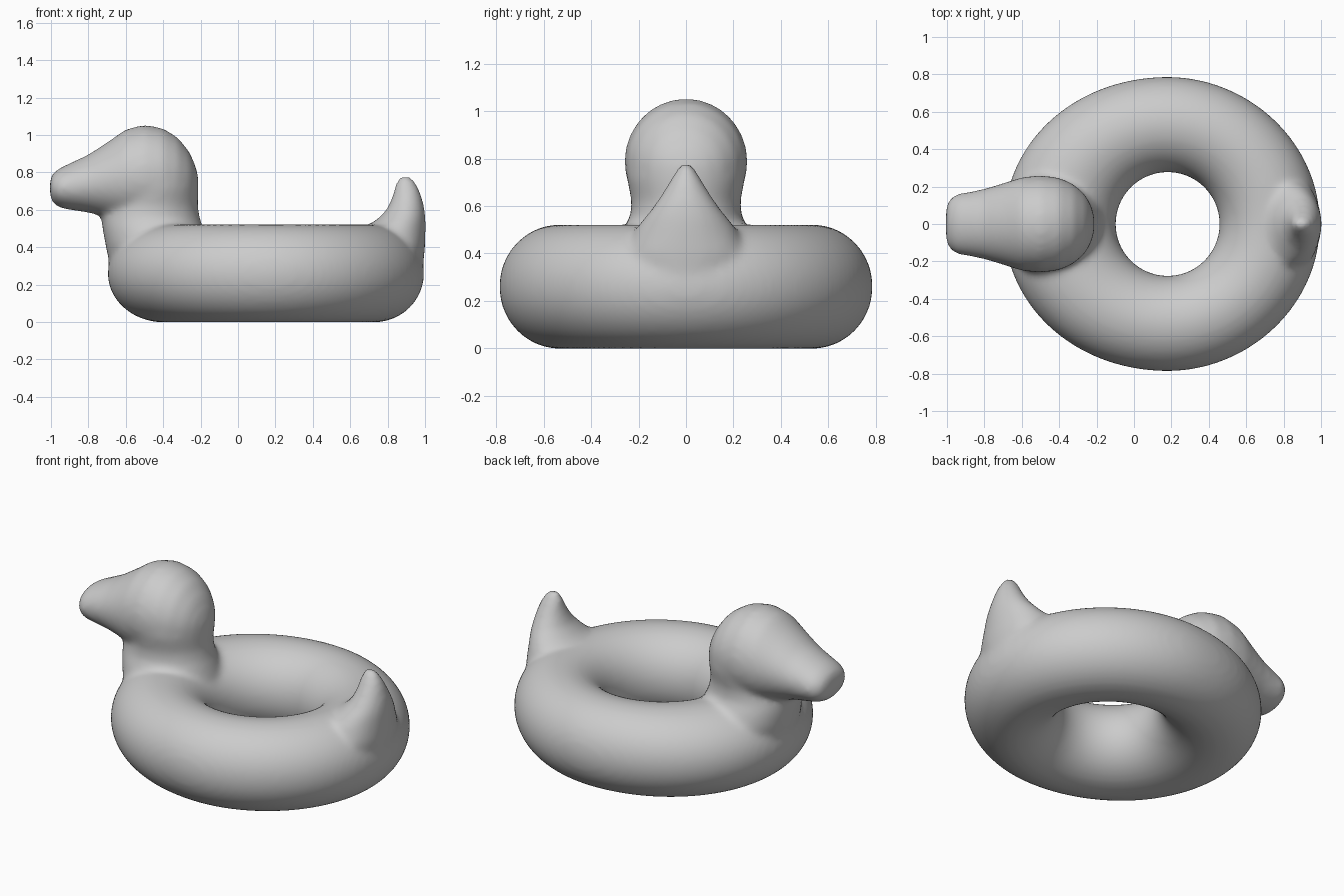
import bpy, bmesh
from math import sin, cos, pi, tau

cube = bpy.data.objects.get("Cube")
if cube:
    bpy.data.objects.remove(cube, do_unlink=True)

SIDES = 40
bm = bmesh.new()


def bridge(a, b):
    n = len(a)
    for i in range(n):
        bm.faces.new((a[i], a[(i + 1) % n], b[(i + 1) % n], b[i]))


def loft(sections, place):
    """Closed body through elliptical sections; place maps (section, cos, sin) to a point."""
    rings = [[bm.verts.new(place(s, cos(tau * i / SIDES), sin(tau * i / SIDES)))
              for i in range(SIDES)] for s in sections]
    for a, b in zip(rings, rings[1:]):
        bridge(a, b)
    bm.faces.new(rings[0][::-1])
    bm.faces.new(rings[-1])


def along_x(s, c, n):
    x, low, high, half_width = s
    return (x, half_width * c, (low + high) / 2 + (high - low) / 2 * n)


def along_z(s, c, n):
    z, left, right, half_width = s
    return ((left + right) / 2 + (right - left) / 2 * c, half_width * n, z)


# Swim ring, stretched a little towards the neck
rings = []
for k in range(96):
    a = tau * k / 96
    outer = 0.787 + 0.09 * max(0, -cos(a)) ** 2 + 0.028 * max(0, cos(a)) ** 3
    mid, half = (outer + 0.277) / 2, (outer - 0.277) / 2
    rings.append([])
    for i in range(SIDES):
        t = tau * i / SIDES
        r = mid + half * cos(t)
        rings[-1].append(bm.verts.new((0.18 + r * cos(a), r * sin(a), 0.26 + 0.262 * sin(t))))
for k, ring in enumerate(rings):
    bridge(ring, rings[(k + 1) % len(rings)])

# Head and beak: x, bottom, top, half width
loft([(-1.005, .67, .77, .09), (-.985, .63, .80, .135), (-.95, .61, .825, .16),
      (-.9, .60, .848, .168), (-.8, .585, .895, .188), (-.7, .56, .96, .218),
      (-.6, .53, 1.03, .25), (-.5, .52, 1.055, .26), (-.4, .53, 1.035, .248),
      (-.32, .56, .985, .21), (-.26, .61, .91, .155), (-.225, .68, .83, .09),
      (-.212, .73, .77, .03)], along_x)

# Neck: z, front, back, half width
loft([(.22, -.66, -.2, .2), (.32, -.69, -.17, .28), (.42, -.71, -.16, .3),
      (.5, -.725, -.185, .265), (.56, -.73, -.205, .235), (.62, -.71, -.215, .23),
      (.72, -.7, -.21, .25), (.8, -.67, -.23, .25), (.86, -.6, -.27, .2)], along_z)

# Upturned tail: z, inner edge, outer edge, half width
loft([(.25, .75, .985, .2), (.4, .7, 1.0, .25), (.5, .67, 1.003, .215),
      (.55, .745, 1.003, .175), (.6, .795, .998, .135), (.66, .822, .985, .095),
      (.72, .838, .965, .06), (.76, .85, .94, .034), (.78, .87, .92, .015)], along_z)

bmesh.ops.recalc_face_normals(bm, faces=bm.faces)
mesh = bpy.data.meshes.new("duck_swim_ring")
bm.to_mesh(mesh)
bm.free()
duck = bpy.data.objects.new("duck_swim_ring", mesh)
bpy.context.collection.objects.link(duck)

# Single grey vinyl
mat = bpy.data.materials.new("grey_vinyl")
mat.use_nodes = True
grey = (0.6, 0.6, 0.6, 1)
mat.diffuse_color = grey
mat.node_tree.nodes["Principled BSDF"].inputs["Base Color"].default_value = grey
mesh.materials.append(mat)

# Fuse the parts into one skin with soft joins
fuse = duck.modifiers.new("fuse", 'REMESH')
fuse.mode = 'VOXEL'
fuse.voxel_size = 0.018
fuse.use_smooth_shade = True
soften = duck.modifiers.new("soften", 'SMOOTH')
soften.factor = 0.5
soften.iterations = 10
bpy.context.view_layer.objects.active = duck
duck.select_set(True)
for name in ("fuse", "soften"):
    bpy.ops.object.modifier_apply(modifier=name)
bpy.ops.object.shade_smooth()
